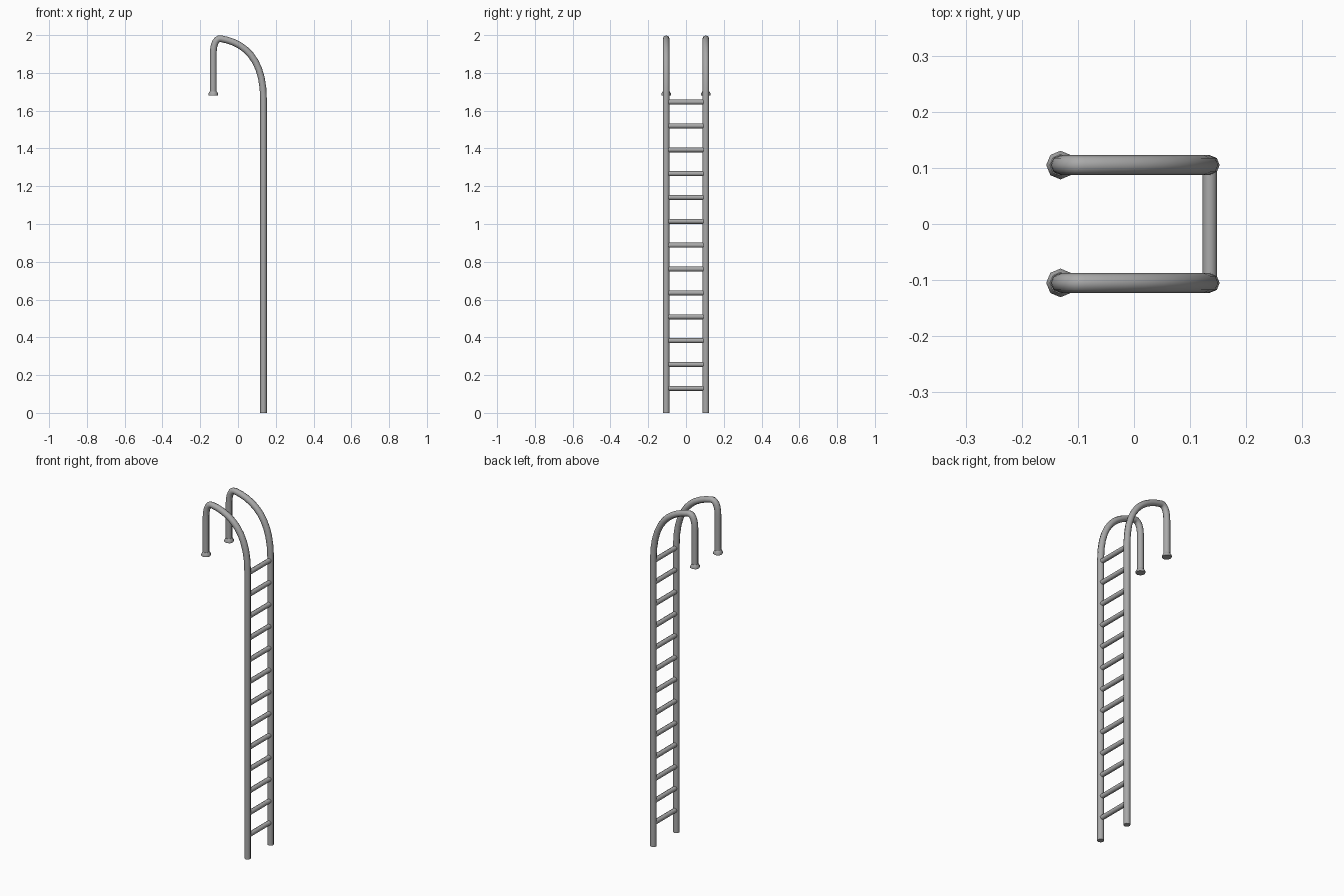
import bpy, bmesh, math
from mathutils import Vector
from mathutils.geometry import interpolate_bezier

cube = bpy.data.objects.get("Cube")
if cube:
    bpy.data.objects.remove(cube, do_unlink=True)

SIDES = 8
RAIL_Y = 0.105
RAIL_X = 0.135
HOOK_X = -0.131

steel = bpy.data.materials.new("grey_steel")
steel.use_nodes = True
colour = (0.4, 0.4, 0.4, 1)
steel.diffuse_color = colour
steel.node_tree.nodes["Principled BSDF"].inputs["Base Color"].default_value = colour


def swept_tube(name, path, radii, side):
    """Capped round tube along a path, with side as the fixed cross direction."""
    bm = bmesh.new()
    rings = []
    for i, p in enumerate(path):
        along = (path[min(i + 1, len(path) - 1)] - path[max(i - 1, 0)]).normalized()
        out = side.cross(along)
        angles = [math.tau * k / SIDES for k in range(SIDES)]
        rings.append([bm.verts.new(p + radii[i] * (side * math.cos(a) + out * math.sin(a)))
                      for a in angles])
    for a, b in zip(rings, rings[1:]):
        for k in range(SIDES):
            n = (k + 1) % SIDES
            bm.faces.new((a[k], a[n], b[n], b[k]))
    bm.faces.new(rings[0])
    bm.faces.new(rings[-1])
    bmesh.ops.recalc_face_normals(bm, faces=bm.faces)
    mesh = bpy.data.meshes.new(name)
    bm.to_mesh(mesh)
    bm.free()
    mesh.materials.append(steel)
    obj = bpy.data.objects.new(name, mesh)
    bpy.context.collection.objects.link(obj)
    bpy.ops.object.select_all(action='DESELECT')
    obj.select_set(True)
    bpy.context.view_layer.objects.active = obj
    bpy.ops.object.shade_smooth_by_angle(angle=math.radians(50))
    return obj


def xz(x, z, y=0.0):
    return Vector((x, y, z))


across = Vector((0, 1, 0))

# Side rails: straight upright, sweeping arch, tight bend, short hook leg
arch = interpolate_bezier(xz(RAIL_X, 1.66), xz(RAIL_X, 1.88),
                          xz(0.03, 1.96), xz(-0.09, 1.981), 11)
bend = interpolate_bezier(xz(-0.09, 1.981), xz(-0.115, 1.985),
                          xz(HOOK_X, 1.955), xz(HOOK_X, 1.90), 7)
path = [xz(RAIL_X, 0)] + arch + bend[1:] + [xz(HOOK_X, 1.685)]
for label, sign in (("front", -1), ("back", 1)):
    offset = Vector((0, sign * RAIL_Y, 0))
    swept_tube(label + "_rail", [p + offset for p in path], [0.0177] * len(path), across)

    # Flared foot at the end of the hook
    foot = [xz(HOOK_X, z) + offset for z in (1.68, 1.69, 1.702)]
    swept_tube(label + "_hook_foot", foot, [0.0255, 0.0255, 0.019], across)

# Rungs between the rails
for i in range(13):
    z = 0.13 + i * 0.1263
    ends = [xz(RAIL_X, z, -0.1), xz(RAIL_X, z, 0.1)]
    swept_tube(f"rung_{i + 1}", ends, [0.0133] * 2, Vector((0, 0, 1)))
